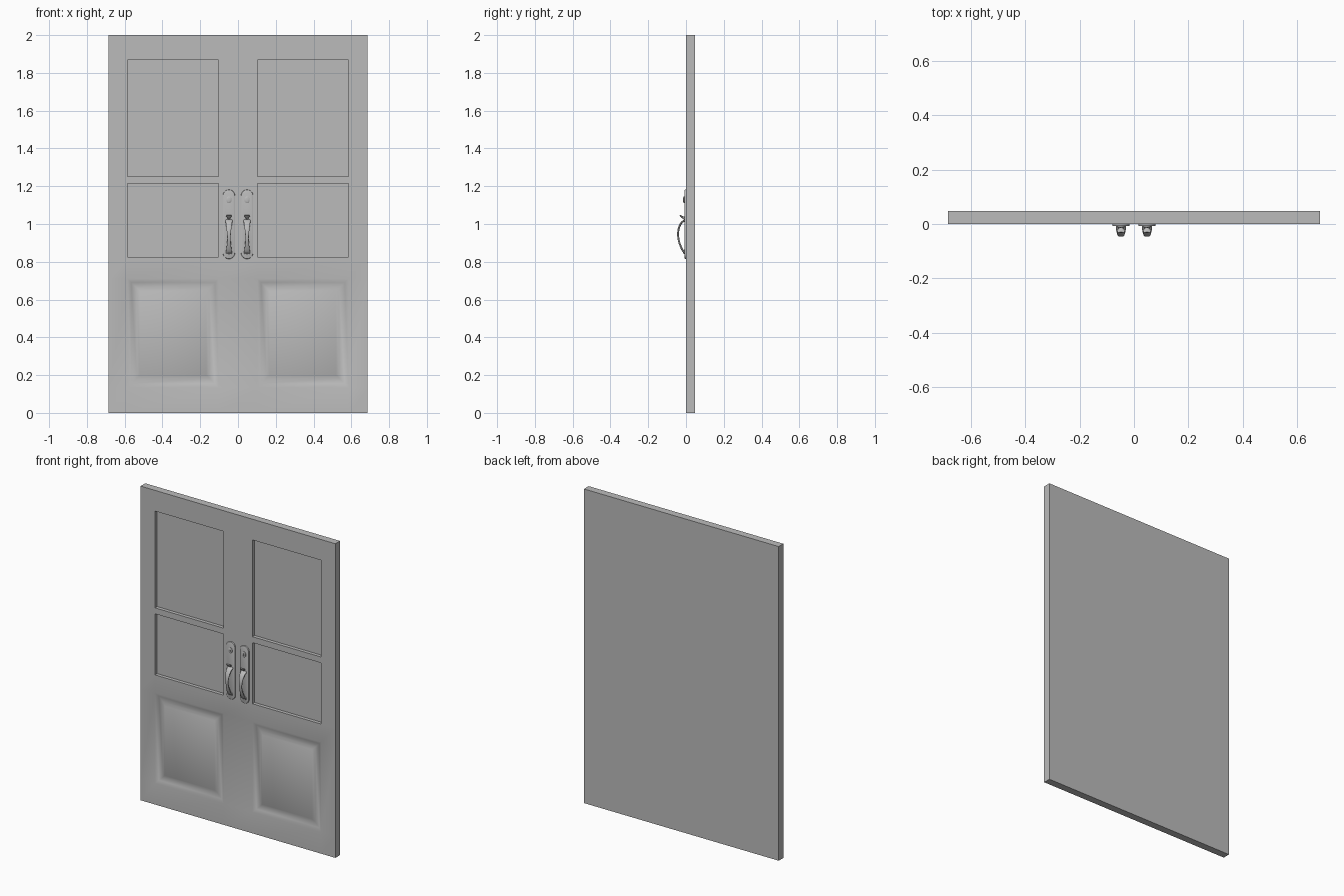
import bpy, bmesh, math
from mathutils import Vector

cube = bpy.data.objects.get("Cube")
if cube:
    bpy.data.objects.remove(cube)

grey = bpy.data.materials.new("plain_grey")
grey.use_nodes = True
COLOUR = (0.5, 0.5, 0.5, 1)
grey.diffuse_color = COLOUR
grey.node_tree.nodes["Principled BSDF"].inputs["Base Color"].default_value = COLOUR

HALF_W, THICK = 0.686, 0.047
PLATE = 0.008


def finish(bm, name, angle):
    """Turn a bmesh into a named, shaded object."""
    bmesh.ops.recalc_face_normals(bm, faces=bm.faces)
    mesh = bpy.data.meshes.new(name)
    bm.to_mesh(mesh)
    bm.free()
    mesh.materials.append(grey)
    obj = bpy.data.objects.new(name, mesh)
    bpy.context.collection.objects.link(obj)
    bpy.ops.object.select_all(action='DESELECT')
    obj.select_set(True)
    bpy.context.view_layer.objects.active = obj
    bpy.ops.object.shade_smooth_by_angle(angle=math.radians(angle))
    return obj


def loft(name, x, rings, sides=14, power=1.0, angle=40):
    """Sweep an oval section along (y, z, half width, half thickness) rings."""
    bm = bmesh.new()
    pts = [Vector((x, y, z)) for y, z, w, t in rings]
    loops = []
    for i, (y, z, w, t) in enumerate(rings):
        along = (pts[min(i + 1, len(pts) - 1)] - pts[max(i - 1, 0)]).normalized()
        across = along.cross(Vector((1, 0, 0)))
        loop = []
        for k in range(sides):
            a = math.tau * (k + 0.5) / sides
            c, s = math.cos(a), math.sin(a)
            c, s = (math.copysign(abs(v) ** power, v) for v in (c, s))
            loop.append(bm.verts.new(pts[i] + Vector((w * c, 0, 0)) + across * t * s))
        loops.append(loop)
    for a, b in zip(loops, loops[1:]):
        for k in range(sides):
            n = (k + 1) % sides
            bm.faces.new((a[k], a[n], b[n], b[k]))
    bm.faces.new(loops[0])
    bm.faces.new(loops[-1])
    return finish(bm, name, angle)


def escutcheon(name, x, low, high, r):
    """Long rounded plate with a bevelled rim."""
    bm = bmesh.new()
    verts = []
    for k in range(26):
        half, step = divmod(k, 13)
        a = math.pi * (half + step / 12)
        centre = low + r if half else high - r
        verts.append(bm.verts.new((x + r * math.cos(a), 0, centre + r * math.sin(a))))
    face = bm.faces.new(verts)
    ext = bmesh.ops.extrude_face_region(bm, geom=[face])["geom"]
    top = [v for v in ext if isinstance(v, bmesh.types.BMVert)]
    bmesh.ops.translate(bm, verts=top, vec=(0, -PLATE, 0))
    rim = [e for e in bm.edges if all(v.co.y < -PLATE / 2 for v in e.verts)]
    bmesh.ops.bevel(bm, geom=rim, offset=0.004, segments=2, profile=0.5, affect='EDGES')
    return finish(bm, name, 35)


# Door slab: a grid on the front whose cells become panes and panels
xs = [-HALF_W, -0.585, -0.102, 0.102, 0.585, HALF_W]
zs = [0, 0.135, 0.71, 0.825, 1.214, 1.252, 1.868, 2]
bm = bmesh.new()
grid = [[bm.verts.new((x, 0, z)) for x in xs] for z in zs]
panes, panels = [], []
for j in range(len(zs) - 1):
    for i in range(len(xs) - 1):
        f = bm.faces.new((grid[j][i], grid[j][i + 1], grid[j + 1][i + 1], grid[j + 1][i]))
        if i in (1, 3) and j in (3, 5):
            panes.append(f)
        if i in (1, 3) and j == 1:
            panels.append(f)

# Edge walls and plain back
rim = [e for e in bm.edges if e.is_boundary]
ext = bmesh.ops.extrude_edge_only(bm, edges=rim)["geom"]
bmesh.ops.translate(bm, verts=[v for v in ext if isinstance(v, bmesh.types.BMVert)],
                    vec=(0, THICK, 0))
bmesh.ops.contextual_create(bm, geom=[e for e in ext if isinstance(e, bmesh.types.BMEdge)])

# Sunken window panes
sunk = bmesh.ops.extrude_discrete_faces(bm, faces=panes)["faces"]
bmesh.ops.translate(bm, verts=[v for f in sunk for v in f.verts], vec=(0, 0.022, 0))

# Moulded lower panels with a raised field
for width, depth in ((0.02, -0.012), (0.03, 0), (0.016, 0.008)):
    bmesh.ops.inset_individual(bm, faces=panels, thickness=width, depth=depth,
                               use_even_offset=True)
finish(bm, "double_door", 40)

# Handle sets, one on each leaf
for side, word in ((-1, "right"), (1, "left")):
    x = side * 0.048
    escutcheon(word + "_handle_plate", x, 0.815, 1.182, 0.032)
    # Lock cylinder with a raised key slot
    loft(word + "_lock_cylinder", x, [(-0.004, 1.128, 0.014, 0.018),
                                      (-0.011, 1.128, 0.014, 0.018),
                                      (-0.013, 1.128, 0.011, 0.015)], 20)
    loft(word + "_key_slot", x, [(-0.012, 1.128, 0.003, 0.012),
                                 (-0.015, 1.128, 0.003, 0.012)], 8)
    # Thumb latch
    loft(word + "_thumb_latch", x, [(-0.004, 1.03, 0.007, 0.010),
                                    (-0.016, 1.034, 0.008, 0.006),
                                    (-0.024, 1.04, 0.015, 0.005),
                                    (-0.032, 1.046, 0.013, 0.003)], 12)
    # Bowed grip, flared at both ends
    steps = 18
    rings = []
    for i in range(steps + 1):
        t = i / steps
        bow = math.sin(math.pi * t ** 0.8) ** 0.7 if 0 < t < 1 else 0
        width = 0.009 + 0.009 * abs(2 * t - 1.1) ** 1.5
        rings.append((-0.005 - 0.037 * bow, 1.02 - 0.175 * t, width, 0.005))
    loft(word + "_grip", x, rings, 14, 0.7)
    # Foot of the grip
    loft(word + "_grip_foot", x, [(-0.004, 0.853, 0.016, 0.014),
                                  (-0.014, 0.853, 0.012, 0.010)], 16)
